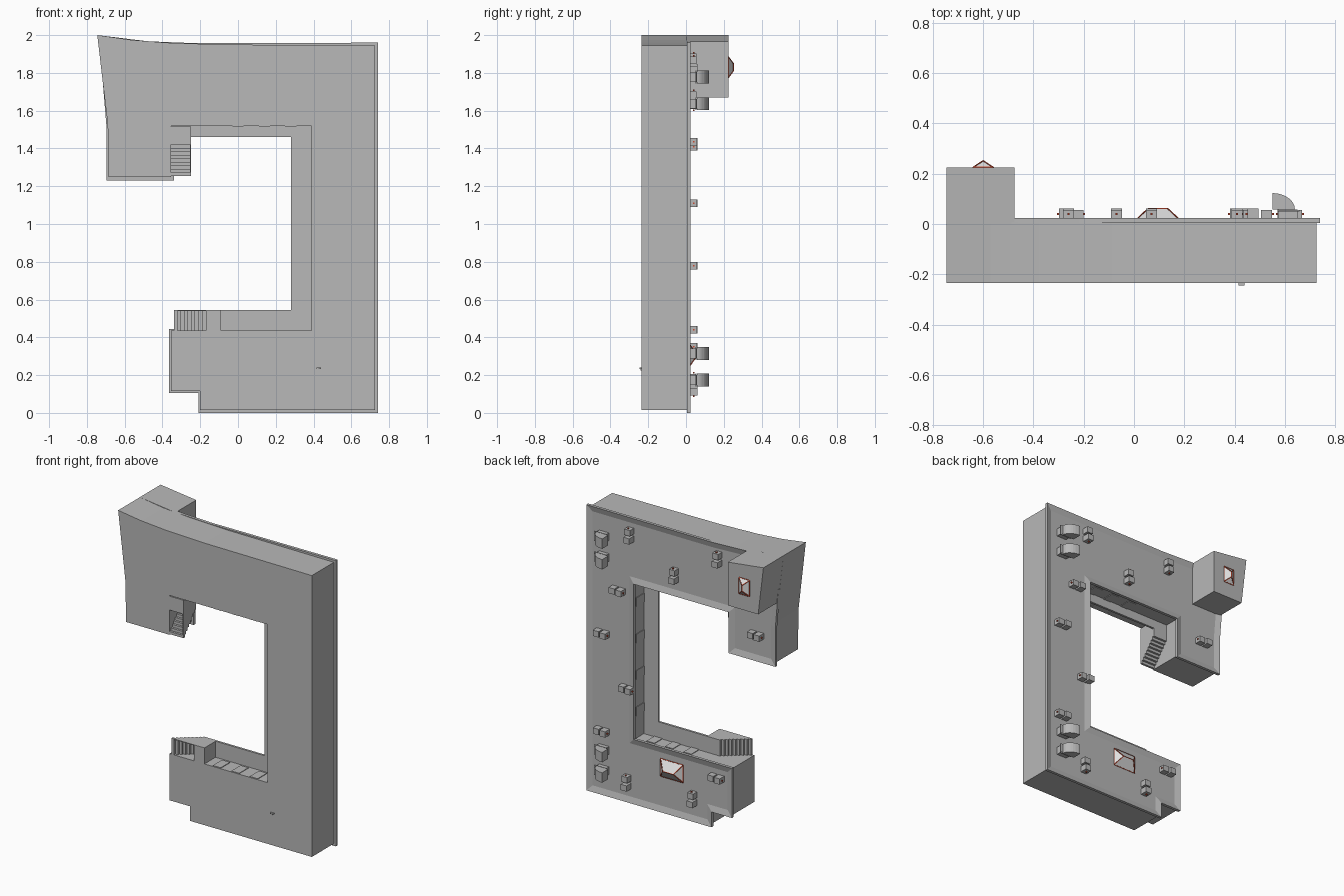
import bpy, bmesh, math
from mathutils import Vector

cube = bpy.data.objects.get("Cube")
if cube:
    bpy.data.objects.remove(cube, do_unlink=True)


def material(name, color):
    m = bpy.data.materials.new(name)
    m.use_nodes = True
    m.diffuse_color = (*color, 1)
    m.node_tree.nodes["Principled BSDF"].inputs["Base Color"].default_value = (*color, 1)
    return m


GREY = material("plaster grey", (0.48, 0.48, 0.48))
PANE = material("pale glass", (0.75, 0.75, 0.75))
RED = material("frame red", (0.6, 0.07, 0.03))


def finish(name, bm, mat):
    bmesh.ops.recalc_face_normals(bm, faces=bm.faces)
    mesh = bpy.data.meshes.new(name)
    bm.to_mesh(mesh)
    bm.free()
    mesh.materials.append(mat)
    obj = bpy.data.objects.new(name, mesh)
    bpy.context.scene.collection.objects.link(obj)
    return obj


def prism(name, outline, start, depth, mat=GREY, rim=0, sink=0):
    """Extrude a closed outline of 3D points along depth, optionally leaving a raised rim."""
    bm = bmesh.new()
    face = bm.faces.new([bm.verts.new(Vector(p) + Vector(start)) for p in outline])
    top = bmesh.ops.extrude_face_region(bm, geom=[face])["geom"]
    bmesh.ops.translate(bm, vec=depth, verts=[v for v in top if isinstance(v, bmesh.types.BMVert)])
    bm.faces.new([v for v in face.verts]) if not face.is_valid else None
    bmesh.ops.recalc_face_normals(bm, faces=bm.faces)
    if rim:
        cap = [f for f in top if isinstance(f, bmesh.types.BMFace)]
        bmesh.ops.inset_region(bm, faces=cap, thickness=rim, use_even_offset=True)
        bmesh.ops.translate(bm, vec=(0, -sink, 0), verts=list({v for f in cap for v in f.verts}))
    return finish(name, bm, mat)


def plan(name, points, y0, y1, **extra):
    return prism(name, [(x, 0, z) for x, z in points], (0, y0, 0), (0, y1 - y0, 0), **extra)


def box(name, x0, x1, y0, y1, z0, z1, mat=GREY):
    return plan(name, [(x0, z0), (x1, z0), (x1, z1), (x0, z1)], y0, y1, mat=mat)


def bar(name, a, b, r=0.003):
    """Thin square red bar between two points."""
    a, b = Vector(a), Vector(b)
    bm = bmesh.new()
    bmesh.ops.create_cone(bm, cap_ends=True, segments=4, radius1=r, radius2=r, depth=(b - a).length)
    rot = (b - a).to_track_quat("Z", "Y").to_matrix()
    bmesh.ops.rotate(bm, matrix=rot, verts=bm.verts)
    bmesh.ops.translate(bm, vec=(a + b) / 2, verts=bm.verts)
    return finish(name, bm, RED)


# Main walls
GROUND, FLOOR, ROOF = -0.235, -0.1, 0.012
plan("building_walls", [
    (-.745, 2), (-.57, 1.975), (-.38, 1.96), (-.09, 1.95), (.725, 1.945), (.725, .015),
    (-.2, .015), (-.2, .115), (-.355, .115), (-.355, .435), (.39, .435), (.39, 1.52),
    (-.355, 1.52), (-.355, 1.25), (-.685, 1.25), (-.69, 1.53)], GROUND, 0.008)

# Roof with raised parapet
plan("roof_parapet", [
    (-.735, 1.99), (-.55, 1.97), (-.22, 1.957), (.74, 1.96), (.74, 0), (-.21, 0),
    (-.21, .105), (-.365, .105), (-.365, .445), (.38, .445), (.38, 1.51), (-.34, 1.51),
    (-.34, 1.23), (-.695, 1.23), (-.695, 1.5), (-.71, 1.68)], 0.004, 0.024, rim=0.04, sink=0.012)

# Corner tower
plan("corner_tower", [(-.745, 2), (-.475, 1.967), (-.475, 1.67), (-.705, 1.67)], 0, 0.225)

# Courtyard gallery
plan("gallery", [(-.09, .435), (.39, .435), (.39, 1.52), (-.355, 1.52), (-.355, 1.46),
                 (.28, 1.46), (.28, .545), (-.09, .545)], FLOOR - 0.015, FLOOR)
box("lower_landing", -.17, -.09, GROUND, FLOOR, .435, .545)
box("upper_landing", -.355, -.25, GROUND, FLOOR, 1.42, 1.515)

# Stairs: thin treads and risers with a side panel
STEPS = 9
rise = (FLOOR - GROUND) / STEPS


def stairs(name, along_x, near, far, side0, side1):
    run = (far - near) / STEPS
    for i in range(STEPS):
        a, b = sorted((near + i * run, near + (i + 1) * run))
        top = FLOOR - i * rise
        if along_x:
            box(name + "_step", a, b, top - rise, top, side0, side1)
        else:
            box(name + "_step", side0, side1, top - rise, top, a, b)
    tri = [(near, GROUND), (near, FLOOR), (far, GROUND)]
    if along_x:
        prism(name + "_panel", [(u, y, 0) for u, y in tri], (0, 0, side1 - .005), (0, 0, .005))
    else:
        prism(name + "_panel", [(0, y, u) for u, y in tri], (side1 - .005, 0, 0), (.005, 0, 0))


stairs("lower_stairs", True, -.17, -.34, .435, .545)
stairs("upper_stairs", False, 1.42, 1.255, -.355, -.25)

# Courtyard doors on both storeys
for low, high in ((GROUND + .005, FLOOR - .03), (FLOOR, -.015)):
    for x in (.0, .14, .28):
        box("courtyard_door", x - .03, x + .03, low, high, .435, .439)
        box("courtyard_door", x - .03, x + .03, low, high, 1.516, 1.52)
    for z in (.62, .87, 1.12, 1.37):
        box("courtyard_door", .386, .39, low, high, z - .03, z + .03)


# Hipped skylights with red frames
def skylight(name, x0, x1, z0, z1, y, height, ridge):
    base = [(x0, y, z0), (x1, y, z0), (x1, y, z1), (x0, y, z1)]
    tips = [Vector((px, y + height, pz)) for px, pz in ridge]
    bm = bmesh.new()
    for p in base + tips:
        bm.verts.new(p)
    bmesh.ops.convex_hull(bm, input=bm.verts)
    finish(name + "_glass", bm, PANE)
    for i, p in enumerate(base):
        bar(name + "_frame", p, base[(i + 1) % 4])
        bar(name + "_frame", p, min(tips, key=lambda t: (t - Vector(p)).length))
    bar(name + "_frame", tips[0], tips[1])


skylight("roof_skylight", .01, .18, .245, .365, .018, .042, [(.055, .305), (.135, .305)])
skylight("tower_skylight", -.64, -.56, 1.775, 1.885, .225, .026, [(-.6, 1.81), (-.6, 1.85)])

# Small cooling units in pairs
upright = [(.41, 1.84), (.07, 1.655), (-.26, 1.855), (.43, .14), (-.07, .16)]
sideways = [(.5, 1.435), (.62, 1.11), (.43, .78), (.62, .44), (-.25, .35), (-.55, 1.41)]
for spots, dx, dz in ((upright, 0, 1), (sideways, 1, 0)):
    for x, z in spots:
        for s, h in ((-1, .062), (1, .055)):
            cx, cz = x + s * dx * .027, z + s * dz * .027
            box("cooling_unit", cx - .022, cx + .022, ROOF, h, cz - .02, cz + .02)
            ex, ez = x + s * dx * .052, z + s * dz * .052
            box("unit_pipe", ex - .004, ex + .004, .036, .044, ez - .004, ez + .004, RED)

# Curved exhaust hoods
arc = [(.55 + .09 * math.sin(t), .058 + .065 * math.cos(t), 0)
       for t in (i * math.pi / 16 for i in range(9))]
for z in (1.745, 1.603, .28, .14):
    box("hood_base", .575, .65, ROOF, .058, z + .008, z + .06)
    hood = prism("exhaust_hood", [(.55, .058, 0)] + arc, (0, 0, z), (0, 0, .068))
    box("hood_flange", .57, .658, .05, .056, z, z + .068)

# Small fitting on the underside
box("underside_fitting", .415, .44, GROUND - .01, GROUND, .232, .24)
box("underside_fitting", .418, .426, GROUND - .006, GROUND, .224, .232)
